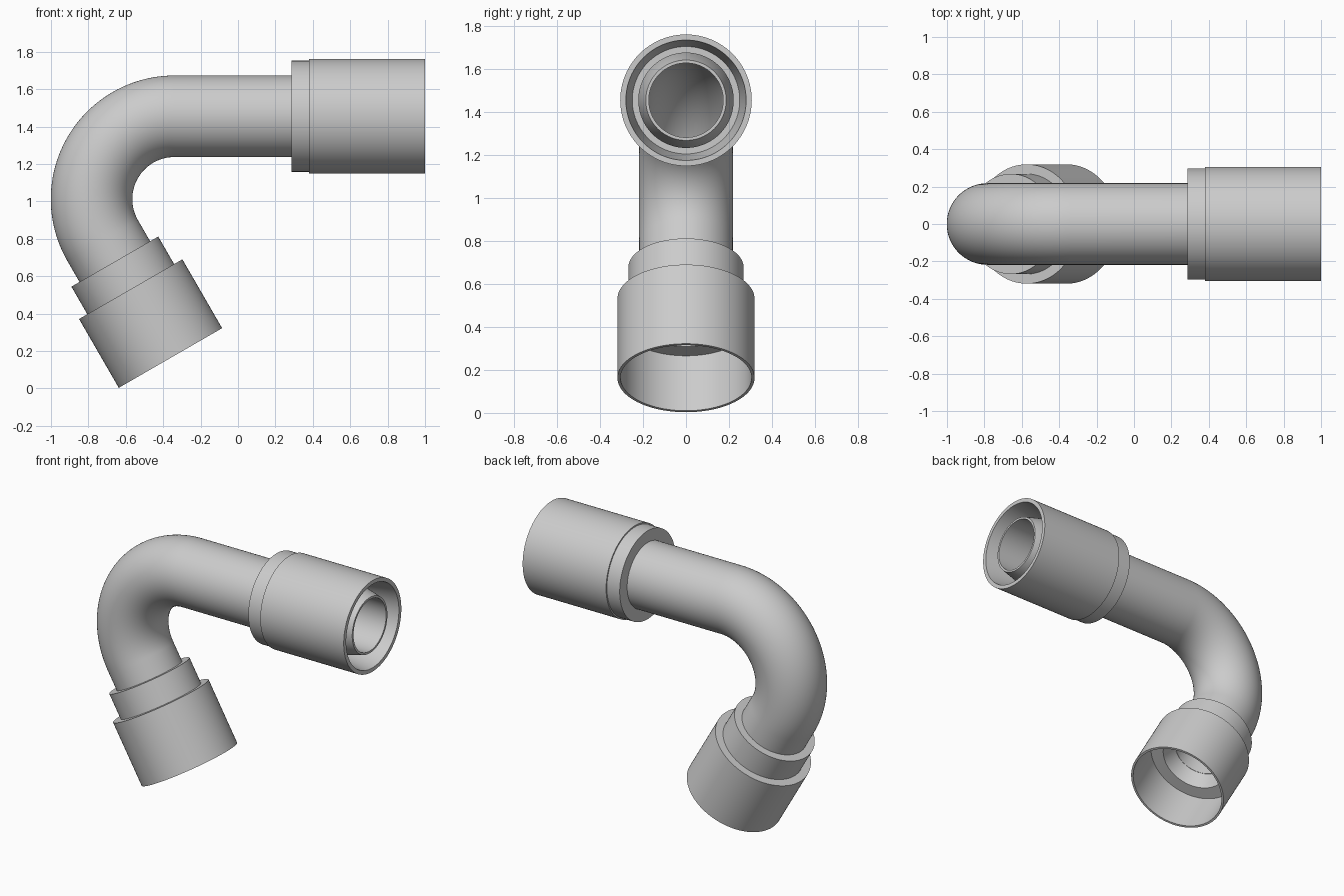
import bpy, bmesh
from math import sin, cos, pi, radians
from mathutils import Vector

if "Cube" in bpy.data.objects:
    bpy.data.objects.remove(bpy.data.objects["Cube"])

N = 96
Y = Vector((0, 1, 0))


def skin(name, rings, closed):
    """Skin circles given as (centre, axis, radius); axis lies in the xz plane."""
    bm = bmesh.new()
    loops = []
    for c, axis, r in rings:
        side = axis.cross(Y)
        loops.append([bm.verts.new(c + r * (cos(2 * pi * i / N) * Y + sin(2 * pi * i / N) * side))
                      for i in range(N)])
    pairs = list(zip(loops, loops[1:]))
    if closed:
        pairs.append((loops[-1], loops[0]))
    for a, b in pairs:
        for i in range(N):
            j = (i + 1) % N
            bm.faces.new((a[i], a[j], b[j], b[i]))
    bmesh.ops.recalc_face_normals(bm, faces=bm.faces)
    me = bpy.data.meshes.new(name)
    bm.to_mesh(me)
    bm.free()
    ob = bpy.data.objects.new(name, me)
    bpy.context.collection.objects.link(ob)
    bpy.ops.object.select_all(action='DESELECT')
    ob.select_set(True)
    bpy.context.view_layer.objects.active = ob
    bpy.ops.object.shade_smooth_by_angle(angle=radians(25))
    return ob


def lathe(name, origin, axis, profile):
    return skin(name, [(origin + axis * s, axis, r) for s, r in profile], True)


# Centre line: straight run, 120 degree bend, short straight run
CX, CZ, R = -0.34, 1.012, 0.443
X = Vector((1, 0, 0))
down = Vector((sin(radians(30)), 0, -cos(radians(30))))
path = [(Vector((0.8, 0, CZ + R)), -X)]
STEPS = 48
for k in range(STEPS + 1):
    a = radians(90 + 120 * k / STEPS)
    path.append((Vector((CX + R * cos(a), 0, CZ + R * sin(a))),
                 Vector((-sin(a), 0, cos(a)))))
bend_end = path[-1][0]
path.append((bend_end + down * 0.34, down))

# Hollow bent pipe: outer skin forward, bore back
skin("bent_pipe", [(c, t, 0.218) for c, t in path]
     + [(c, t, 0.173) for c, t in reversed(path)], True)

# Horizontal end: stepped sleeve and the tapered nose inside it
top = Vector((0, 0, CZ + R))
lathe("sleeve", top, X, [
    (0.285, 0.21), (0.285, 0.297), (0.38, 0.297), (0.38, 0.306), (1.0, 0.306),
    (1.0, 0.28), (0.80, 0.25), (0.80, 0.21)])
lathe("inner_nose", top, X, [
    (0.78, 0.173), (0.78, 0.222), (0.84, 0.222), (0.97, 0.19), (0.98, 0.187),
    (0.98, 0.173)])

# Angled end: collar and thin-walled open socket
lathe("angled_socket", bend_end, down, [
    (0.13, 0.21), (0.13, 0.268), (0.30, 0.268), (0.30, 0.319), (0.725, 0.319),
    (0.725, 0.305), (0.43, 0.305), (0.43, 0.22), (0.34, 0.175), (0.33, 0.175),
    (0.33, 0.21)])
